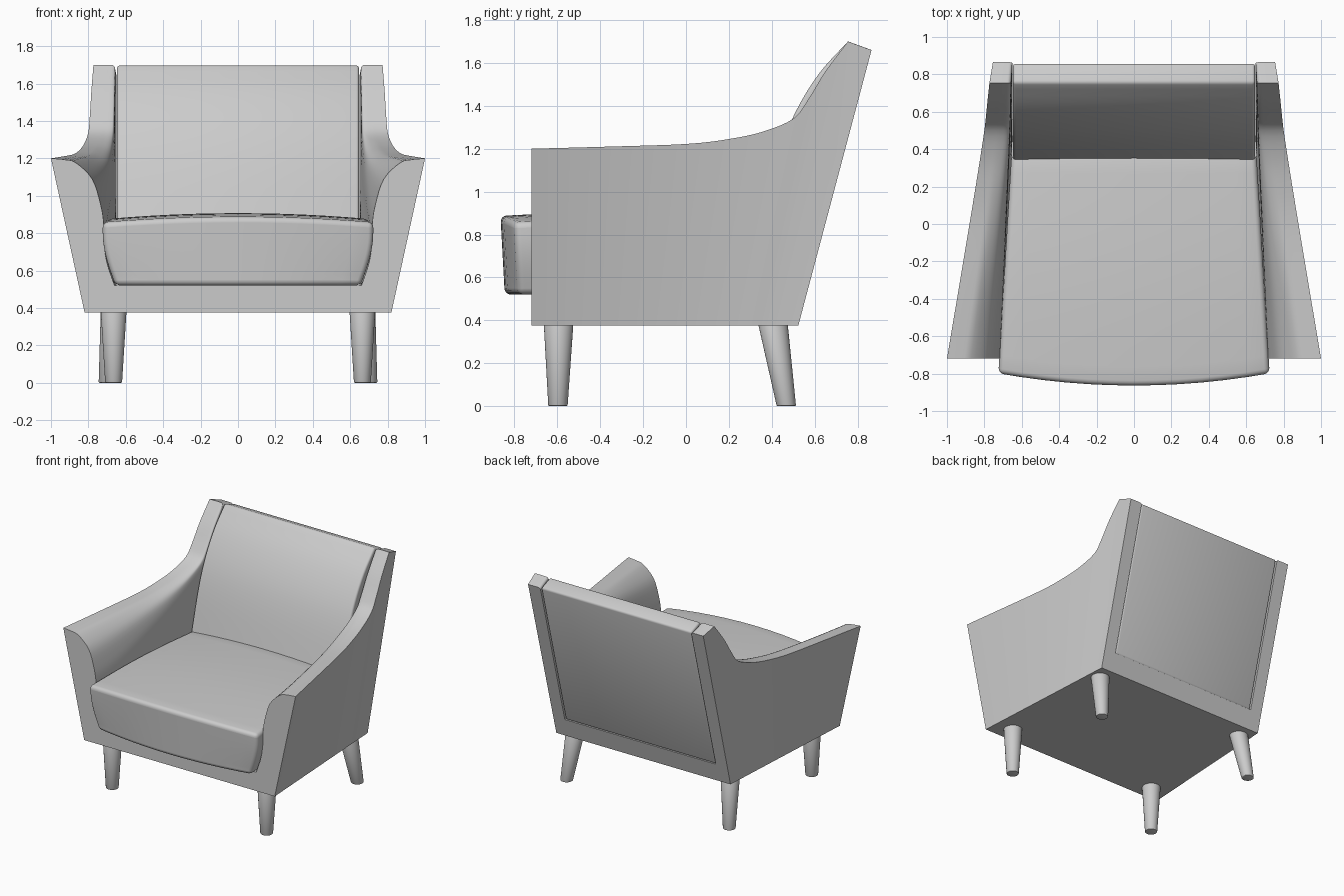
import bpy, bmesh, math
from mathutils import Vector

if "Cube" in bpy.data.objects:
    bpy.data.objects.remove(bpy.data.objects["Cube"], do_unlink=True)

fabric = bpy.data.materials.new("light_grey")
fabric.use_nodes = True
GREY = (0.6, 0.6, 0.6, 1)
fabric.diffuse_color = GREY
fabric.node_tree.nodes["Principled BSDF"].inputs["Base Color"].default_value = GREY

FRONT, BOTTOM, FLOOR = -0.72, 0.375, 0.52


def lerp(a, b, t):
    return a + (b - a) * t


def back_y(z):
    """Depth of the raked back plane at height z."""
    return 0.52 + (z - BOTTOM) * 0.265


def spline(pts, steps):
    """Smooth curve through the points."""
    p = [Vector(q) for q in pts]
    p = [2 * p[0] - p[1]] + p + [2 * p[-1] - p[-2]]
    out = []
    for a, b, c, d in zip(p, p[1:], p[2:], p[3:]):
        for i in range(steps):
            t = i / steps
            out.append(0.5 * (2 * b + (c - a) * t + (2 * a - 5 * b + 4 * c - d) * t ** 2
                              + (3 * b - a - 3 * c + d) * t ** 3))
    return out + [p[-2]]


def finish(name, bm, bevel=0, segments=3, angle=40):
    bmesh.ops.recalc_face_normals(bm, faces=bm.faces)
    mesh = bpy.data.meshes.new(name)
    bm.to_mesh(mesh)
    bm.free()
    mesh.materials.append(fabric)
    ob = bpy.data.objects.new(name, mesh)
    bpy.context.collection.objects.link(ob)
    bpy.ops.object.select_all(action="DESELECT")
    ob.select_set(True)
    bpy.context.view_layer.objects.active = ob
    if bevel:
        mod = ob.modifiers.new("soft_edges", "BEVEL")
        mod.width, mod.segments = bevel, segments
        mod.limit_method, mod.angle_limit = "ANGLE", math.radians(angle)
        bpy.ops.object.modifier_apply(modifier=mod.name)
    bpy.ops.object.shade_smooth_by_angle(angle=math.radians(angle))
    return ob


def loft(bm, rings):
    """Skin closed rings and cap both ends."""
    rows = [[bm.verts.new(co) for co in ring] for ring in rings]
    for r, s in zip(rows, rows[1:]):
        for i in range(len(r)):
            j = (i + 1) % len(r)
            bm.faces.new((r[i], r[j], s[j], s[i]))
    bm.faces.new(rows[0])
    bm.faces.new(rows[-1])


# Shell: U-shaped section running from the arm fronts to the raked back
arm_top = spline([(FRONT, 1.2), (-0.35, 1.21), (0, 1.222), (0.2, 1.245), (0.36, 1.28),
                  (0.5, 1.34), (0.57, 1.43), (0.65, 1.56), (0.755, 1.7)], 4)
arm_top.append(Vector((0.865, 1.66)))
# Inner arm curve as (x, drop below arm top), at the front and at the back
roll_front = [(0.94, 0.005), (0.87, 0.022), (0.78, 0.11), (0.735, 0.245),
              (0.718, 0.35), (0.718, 0.45), (0.70, 0.56), (0.66, 0.68)]
roll_back = [(0.72, 0), (0.68, 0), (0.655, 0.005), (0.65, 0.04),
             (0.65, 0.2), (0.65, 0.45), (0.65, 0.7), (0.65, 1.14)]
curve_front, curve_back = spline(roll_front, 4), spline(roll_back, 4)


def shell_ring(y, top):
    s = (y - FRONT) / (back_y(top) - FRONT)
    w = min(1, s / 0.9)
    w = w * w * (3 - 2 * w)
    half = [(lerp(0.82, 0.75, s), BOTTOM), (lerp(1.0, 0.755, s), top)]
    for f, b in zip(curve_front, curve_back):
        depth = lerp(f[1] / roll_front[-1][1], b[1] / roll_back[-1][1], w)
        half.append((lerp(f[0], b[0], s), lerp(top, FLOOR, depth)))
    section = half + [(-x, z) for x, z in reversed(half)]
    return [(x, lerp(FRONT, back_y(z), s), z) for x, z in section]


bm = bmesh.new()
loft(bm, [shell_ring(*p) for p in arm_top])
finish("shell", bm, angle=35)

# Back cushion: side profile swept across the width
face = spline([(0.26, FLOOR), (0.35, 0.88), (0.43, 1.17), (0.51, 1.37),
               (0.62, 1.55), (0.755, 1.7)], 4)
profile = [tuple(p) for p in face] + [(back_y(1.66), 1.66), (back_y(FLOOR), FLOOR)]
bm = bmesh.new()
loft(bm, [[(x, y, z) for y, z in profile] for x in (-0.647, 0.647)])
finish("back_cushion", bm, 0.015)

# Seat cushion: subdivided block, tapered, crowned and bowed at the front
bm = bmesh.new()
bmesh.ops.create_cube(bm, size=2)
bmesh.ops.subdivide_edges(bm, edges=bm.edges[:], cuts=11, use_grid_fill=True)
for v in bm.verts:
    u, d, h = v.co.x, (v.co.y + 1) / 2, (v.co.z + 1) / 2
    bow = 1 - u * u
    width = lerp(0.725, 0.655, d) * (0.905 + 0.095 * math.sin(math.pi / 2 * min(1, h / 0.85)))
    crown = 0.03 * bow + 0.02 * math.sin(math.pi * d)
    front = -0.8 - 0.065 * bow + 0.02 * (1 - h)
    v.co = (u * width, lerp(front, 0.37, d), lerp(FLOOR, 0.857 + crown, h))
finish("seat_cushion", bm, 0.03, 4, 50)


# Legs: tapered, the back pair splayed outward and backward
def leg(name, top, foot):
    bm = bmesh.new()
    rings = []
    for (x, y), z, r in ((foot, 0, 0.045), (top, BOTTOM + 0.01, 0.069)):
        turns = [math.tau * i / 32 for i in range(32)]
        rings.append([(x + r * math.cos(a), y + r * math.sin(a), z) for a in turns])
    loft(bm, rings)
    finish(name, bm, 0.006, 2)


for side, s in (("left", 1), ("right", -1)):
    leg("front_leg_" + side, (s * 0.665, -0.594), (s * 0.665, -0.597))
    leg("back_leg_" + side, (s * 0.665, 0.405), (s * 0.7, 0.468))
